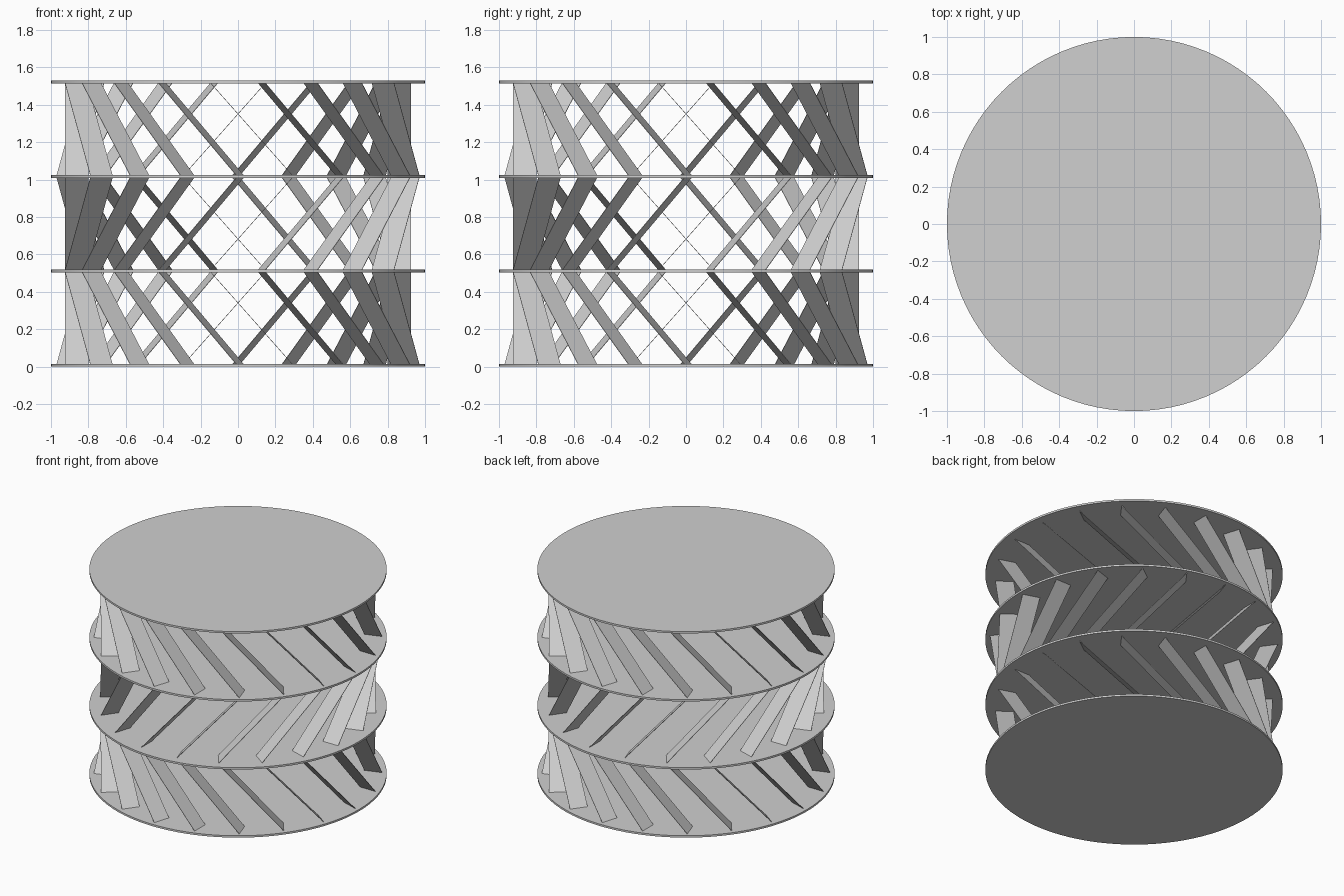
import bpy, bmesh
from math import radians
from mathutils import Matrix, Vector

cube = bpy.data.objects.get("Cube")
if cube:
    bpy.data.objects.remove(cube, do_unlink=True)

# Single grey material
grey = bpy.data.materials.new("light_grey")
grey.use_nodes = True
grey.diffuse_color = (0.63, 0.63, 0.63, 1)
grey.node_tree.nodes["Principled BSDF"].inputs["Base Color"].default_value = grey.diffuse_color

DISC = 0.014          # disc thickness
PITCH = 0.505         # spacing between discs
BLADES = 20
INNER, OUTER = 0.80, 0.925
WIDE, NARROW = 0.29, -0.145   # sideways reach of the two blade ends
HALF = 0.002          # half the blade thickness


def add_object(name, bm):
    bmesh.ops.recalc_face_normals(bm, faces=bm.faces)
    mesh = bpy.data.meshes.new(name)
    bm.to_mesh(mesh)
    bm.free()
    mesh.materials.append(grey)
    obj = bpy.data.objects.new(name, mesh)
    bpy.context.collection.objects.link(obj)
    return obj


def add_disc(name, z):
    bm = bmesh.new()
    bmesh.ops.create_cone(bm, cap_ends=True, segments=96, radius1=1, radius2=1,
                          depth=DISC, matrix=Matrix.Translation((0, 0, z + DISC / 2)))
    obj = add_object(name, bm)
    bpy.ops.object.select_all(action="DESELECT")
    obj.select_set(True)
    bpy.context.view_layer.objects.active = obj
    bpy.ops.object.shade_smooth_by_angle(angle=radians(30))


def add_blade_ring(name, z0, z1, low, high):
    """Ring of thin radial plates, each leaning sideways from low to high."""
    bm = bmesh.new()
    for k in range(BLADES):
        turn = Matrix.Rotation(radians(360 / BLADES * k), 4, "Z")
        plate = bmesh.ops.create_cube(bm, size=2)["verts"]
        for v in plate:
            side = low if v.co.z < 0 else high
            radius = INNER if v.co.y > 0 else OUTER
            z = z0 if v.co.z < 0 else z1
            v.co = turn @ Vector((side + v.co.x * HALF, -radius, z))
    add_object(name, bm)


# Stacked discs
for i, name in enumerate(("base_disc", "lower_disc", "upper_disc", "top_disc")):
    add_disc(name, i * PITCH)

# Blade rings, the middle one leaning the other way
for i, name in enumerate(("lower_blades", "middle_blades", "upper_blades")):
    low, high = (NARROW, WIDE) if i == 1 else (WIDE, NARROW)
    add_blade_ring(name, i * PITCH + DISC, (i + 1) * PITCH, low, high)
